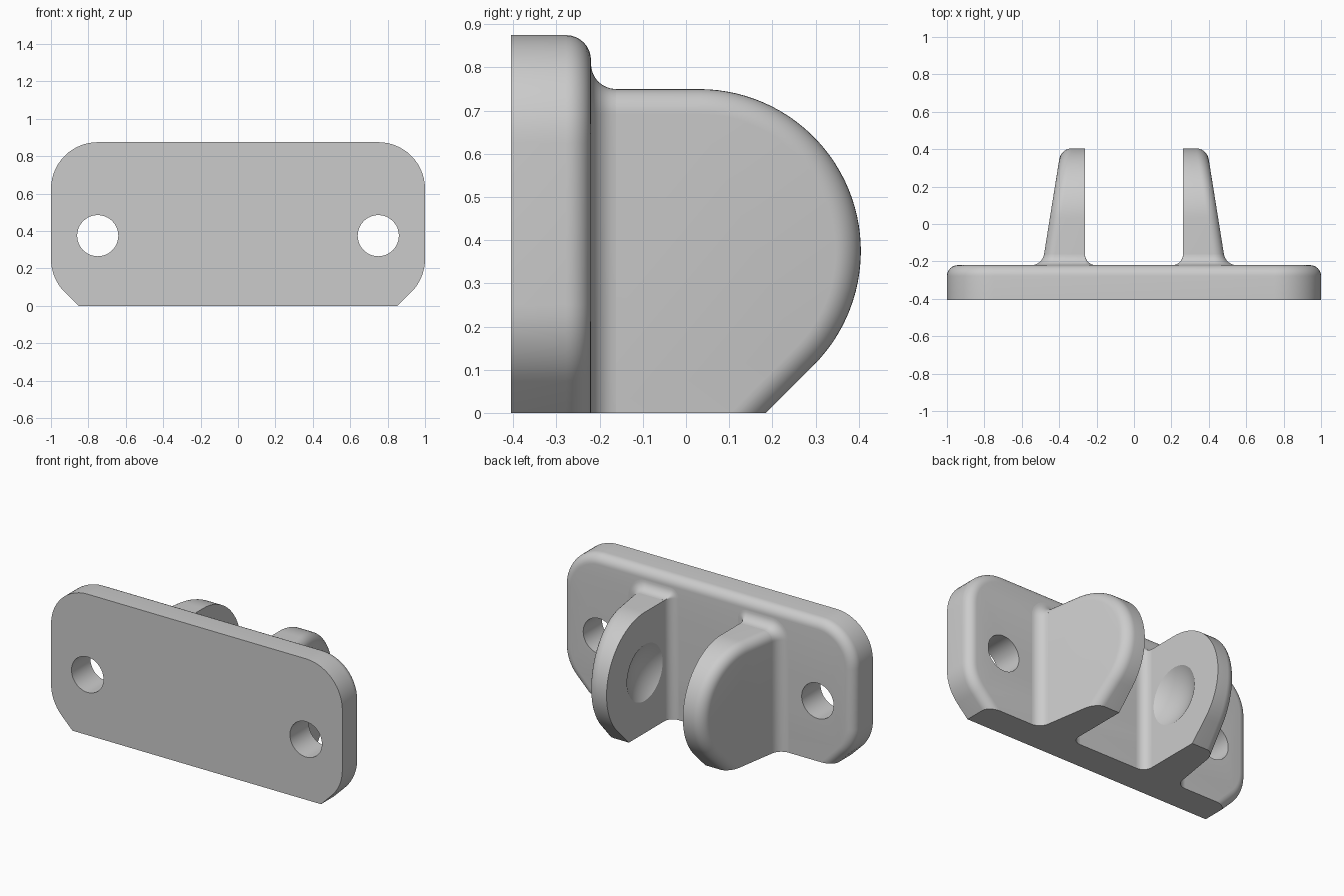
import bpy, bmesh
from math import sin, cos, pi, sqrt
from mathutils import Matrix

cube = bpy.data.objects.get("Cube")
if cube:
    bpy.data.objects.remove(cube, do_unlink=True)

grey = bpy.data.materials.new("plain grey")
grey.use_nodes = True
grey.diffuse_color = (0.6, 0.6, 0.6, 1)
grey.node_tree.nodes["Principled BSDF"].inputs["Base Color"].default_value = (0.6, 0.6, 0.6, 1)

FRONT, BACK, MID = -0.405, -0.22, 0.375   # plate faces, pivot height
ROUND = 0.058                             # edge round and fillet radius
STEPS = 8


def finish(bm, name):
    bmesh.ops.recalc_face_normals(bm, faces=bm.faces[:])
    mesh = bpy.data.meshes.new(name)
    bm.to_mesh(mesh)
    bm.free()
    mesh.materials.append(grey)
    obj = bpy.data.objects.new(name, mesh)
    bpy.context.collection.objects.link(obj)
    return obj


def loft(name, rings):
    """Skin closed rings of equal length and cap both ends."""
    bm = bmesh.new()
    rows = [[bm.verts.new(p) for p in ring] for ring in rings]
    n = len(rows[0])
    for a, b in zip(rows, rows[1:]):
        for i in range(n):
            j = (i + 1) % n
            bm.faces.new((a[i], a[j], b[j], b[i]))
    bm.faces.new(rows[0])
    bm.faces.new(rows[-1])
    return finish(bm, name)


def arc(cx, cz, r, start, end, n):
    return [(cx + r * cos(start + (end - start) * i / n),
             cz + r * sin(start + (end - start) * i / n)) for i in range(n + 1)]


def quarter():
    return [i / STEPS * pi / 2 for i in range(STEPS + 1)]


def cut(obj, cutter):
    mod = obj.modifiers.new("cut", "BOOLEAN")
    mod.operation, mod.solver, mod.object = "DIFFERENCE", "EXACT", cutter
    bpy.context.view_layer.objects.active = obj
    bpy.ops.object.modifier_apply(modifier=mod.name)
    bpy.data.objects.remove(cutter, do_unlink=True)


def smooth(obj):
    bpy.ops.object.select_all(action="DESELECT")
    obj.select_set(True)
    bpy.context.view_layer.objects.active = obj
    bpy.ops.object.shade_smooth_by_angle(angle=pi / 6)


# Mounting plate: rounded top corners, lower corners run out at 45 degrees
def plate_ring(y, d):
    r = 0.25 - d
    half = [(0.5 + r * sqrt(2), 0)]
    half += arc(0.75, 0.25, r, -pi / 4, 0, 8)
    half += arc(0.75, 0.625, r, 0, pi / 2, 14)
    half += [(-x, z) for x, z in reversed(half)]
    return [(x, y, z) for x, z in half]


plate = loft("mounting_plate", [plate_ring(FRONT, 0)] + [
    plate_ring(BACK - ROUND * (1 - sin(a)), ROUND * (1 - cos(a))) for a in quarter()])

# Screw holes
for x in (-0.75, 0.75):
    bm = bmesh.new()
    bmesh.ops.create_cone(bm, cap_ends=True, segments=48, radius1=0.11, radius2=0.11, depth=1,
                          matrix=Matrix.Translation((x, -0.3, MID)) @ Matrix.Rotation(pi / 2, 4, "X"))
    cut(plate, finish(bm, "hole_cutter"))
smooth(plate)

# Lugs: flat inside, tapered outside with a rounded rim
INNER = 0.262


def outer(y):
    return 0.455 - 0.16 * y


def lug_outline(d):
    r = MID - d
    return ([(BACK - 0.02, 0), (BACK - 0.02, MID + r)] + arc(0.03, MID, r, pi / 2, -pi / 4, 40)
            + [(0.03 - MID + r * sqrt(2), 0)])


def lug_rings(side):
    rings = [[(side * INNER, y, z) for y, z in lug_outline(0)]]
    for a in quarter():
        rings.append([(side * (outer(y) - ROUND * (1 - sin(a))), y, z)
                      for y, z in lug_outline(ROUND * (1 - cos(a)))])
    return rings


# Concave fillet where each lug meets the plate
def fillet_ring(side, a):
    y = BACK + ROUND * (1 - cos(a))
    f = ROUND * (1 - sin(a))
    edge = outer(y)
    ring = [(INNER - f, 0)] + arc(INNER, 2 * MID, f + 0.0001, pi, pi / 2, 6)
    ring += arc(edge - ROUND, 2 * MID - ROUND, ROUND + f, pi / 2, 0, 10) + [(edge + f, 0)]
    return [(side * x, y, z) for x, z in ring]


for name, side in (("left", 1), ("right", -1)):
    lug = loft(name + "_lug", lug_rings(side))
    # Shallow ball socket on the inside face
    bm = bmesh.new()
    bmesh.ops.create_uvsphere(bm, u_segments=64, v_segments=40, radius=0.315,
                              matrix=Matrix.Translation((0, 0.03, MID)) @ Matrix.Rotation(pi / 2, 4, "Y"))
    cut(lug, finish(bm, "socket_cutter"))
    smooth(lug)
    smooth(loft(name + "_lug_fillet", [fillet_ring(side, a) for a in quarter()]))
